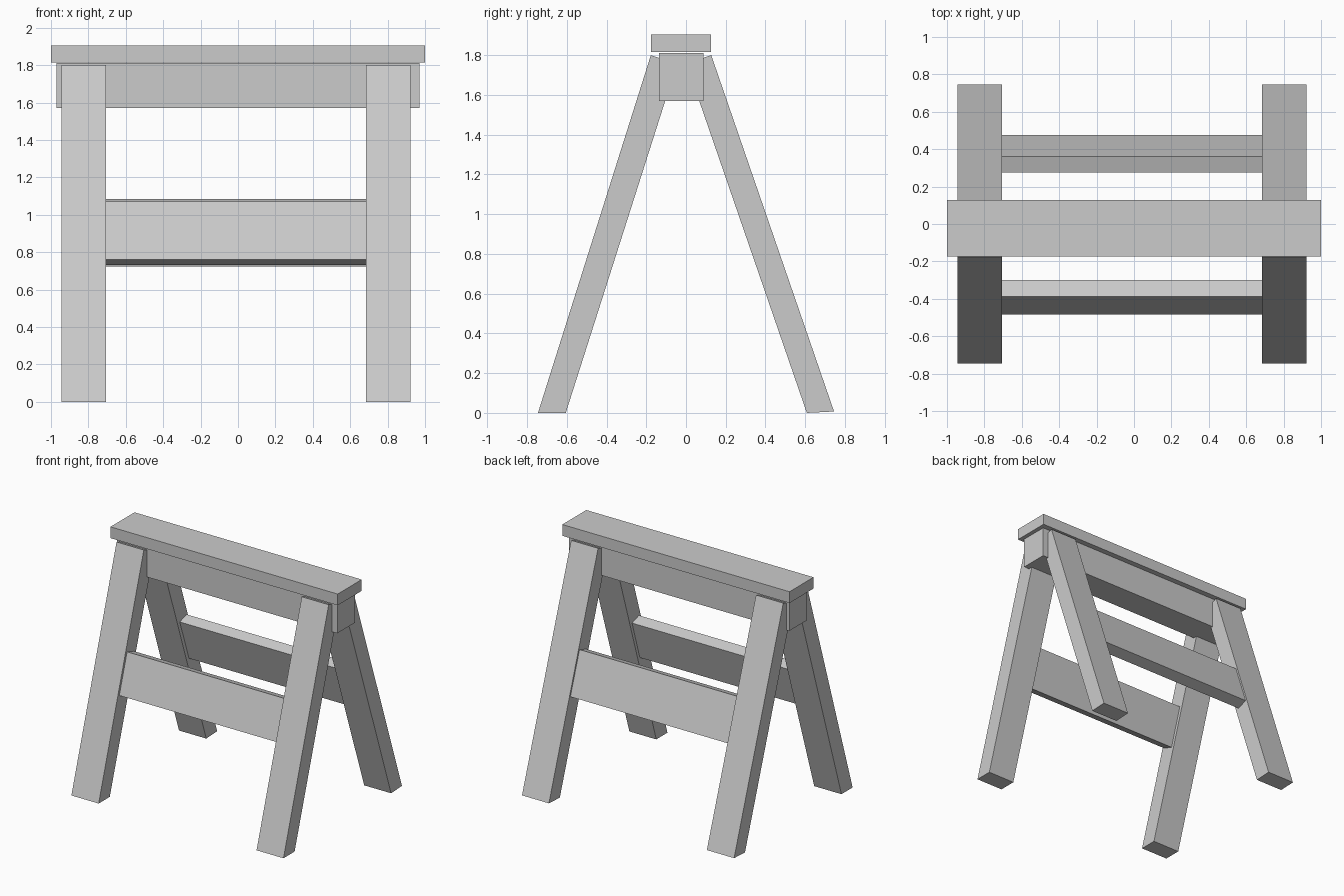
import bpy
import bmesh

cube = bpy.data.objects.get("Cube")
if cube:
    bpy.data.objects.remove(cube, do_unlink=True)

# Single plain grey for all timber
GREY = (0.6, 0.6, 0.6, 1.0)
timber = bpy.data.materials.new("plain grey")
timber.use_nodes = True
timber.diffuse_color = GREY
timber.node_tree.nodes["Principled BSDF"].inputs["Base Color"].default_value = GREY


def plank(name, profile, x0, x1):
    """Extrude a (y, z) profile along x from x0 to x1."""
    bm = bmesh.new()
    face = bm.faces.new([bm.verts.new((x0, y, z)) for y, z in profile])
    ext = bmesh.ops.extrude_face_region(bm, geom=[face])
    moved = [v for v in ext["geom"] if isinstance(v, bmesh.types.BMVert)]
    bmesh.ops.translate(bm, verts=moved, vec=(x1 - x0, 0, 0))
    bmesh.ops.recalc_face_normals(bm, faces=bm.faces)
    mesh = bpy.data.meshes.new(name)
    bm.to_mesh(mesh)
    bm.free()
    mesh.materials.append(timber)
    obj = bpy.data.objects.new(name, mesh)
    bpy.context.collection.objects.link(obj)
    return obj


def rect(y0, y1, z0, z1):
    return [(y0, z0), (y1, z0), (y1, z1), (y0, z1)]


# Top board and the beam beneath it
plank("top_board", rect(-0.175, 0.127, 1.815, 1.905), -1.0, 1.0)
plank("beam", rect(-0.137, 0.087, 1.57, 1.812), -0.97, 0.97)

# Splayed legs, square cut at the top and level at the floor
leg_profiles = {
    "front": [(-0.745, 0), (-0.605, 0), (-0.045, 1.757), (-0.177, 1.8)],
    "back": [(0.745, 0.007), (0.608, 0), (0.002, 1.757), (0.127, 1.8)],
}
leg_spans = {"right": (-0.945, -0.705), "left": (0.685, 0.922)}
for end, profile in leg_profiles.items():
    for side, (x0, x1) in leg_spans.items():
        plank(f"{end}_{side}_leg", profile, x0, x1)

# Tilted stretchers set between the legs, slightly behind their outer faces
plank("front_stretcher",
      [(-0.485, 0.76), (-0.398, 0.73), (-0.3, 1.042), (-0.387, 1.07)], -0.71, 0.69)
plank("back_stretcher",
      [(0.475, 0.752), (0.39, 0.722), (0.275, 1.055), (0.36, 1.083)], -0.71, 0.69)
